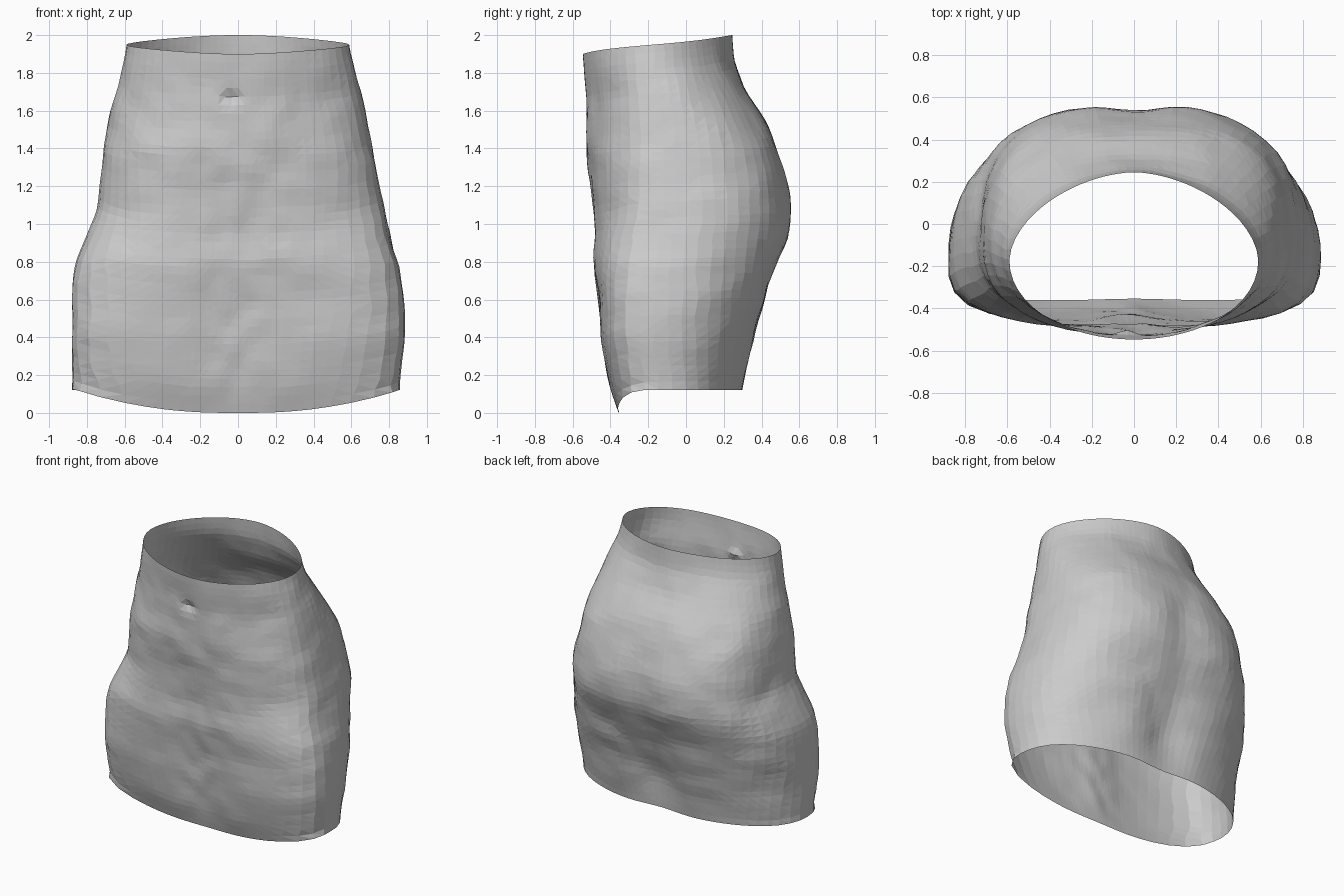
import bpy, bmesh, math, random
from mathutils import Vector, noise

if "Cube" in bpy.data.objects:
    bpy.data.objects.remove(bpy.data.objects["Cube"])

random.seed(4)
SEGS, ROWS = 72, 42

# Profile: z, half width left / right, front y, back y, widest y, front squareness, back squareness
PROFILE = [
    (0.00, 0.875, 0.84, -0.36, 0.29, -0.13, 3.2, 2.2),
    (0.15, 0.88, 0.86, -0.41, 0.325, -0.15, 3.6, 2.2),
    (0.40, 0.885, 0.885, -0.455, 0.385, -0.17, 3.8, 2.3),
    (0.60, 0.885, 0.88, -0.465, 0.445, -0.17, 3.7, 2.4),
    (0.80, 0.865, 0.85, -0.495, 0.505, -0.16, 3.1, 2.6),
    (0.95, 0.80, 0.81, -0.485, 0.56, -0.14, 2.7, 2.7),
    (1.07, 0.738, 0.778, -0.49, 0.565, -0.12, 2.4, 2.8),
    (1.20, 0.73, 0.75, -0.505, 0.55, -0.12, 2.3, 2.8),
    (1.40, 0.71, 0.715, -0.53, 0.495, -0.12, 2.2, 2.7),
    (1.55, 0.685, 0.685, -0.525, 0.425, -0.13, 2.1, 2.4),
    (1.70, 0.65, 0.65, -0.525, 0.33, -0.15, 2.0, 2.1),
    (1.85, 0.61, 0.615, -0.545, 0.26, -0.17, 2.0, 1.85),
    (2.00, 0.58, 0.575, -0.55, 0.245, -0.17, 2.0, 1.75),
]


def profile_at(z):
    for lo, hi in zip(PROFILE, PROFILE[1:]):
        if z <= hi[0]:
            t = max(0, (z - lo[0]) / (hi[0] - lo[0]))
            return [p + (q - p) * t for p, q in zip(lo, hi)][1:]
    return PROFILE[-1][1:]


def section(angle, z):
    left, right, front, back, mid, n_front, n_back = profile_at(z)
    c, s = math.cos(angle), math.sin(angle)
    a = right if c > 0 else left
    b, n = (back - mid, n_back) if s > 0 else (mid - front, n_front)
    r = (abs(c / a) ** n + abs(s / b) ** n) ** (-1 / n)
    return r * c, mid + r * s


def bump(x, z, cx, cz, wx, wz):
    return math.exp(-((x - cx) / wx) ** 2 - ((z - cz) / wz) ** 2)


def surface_point(angle, t):
    s = math.sin(angle)
    # Hem dips at the front; waist rises toward the back
    hx = section(angle, 0.1)[0]
    bottom = 0.12 if s > 0 else 0.125 * min(1, abs(hx) / 0.86) ** 2.6
    top = 1.95 + 0.05 * s
    z = bottom + (top - bottom) * t
    x, y = section(angle, z)
    if s > 0:
        # Back cleft, gap between thighs, crease under the seat
        y -= 0.03 * bump(x, z, 0, 1.05, 0.13, 0.4)
        y -= 0.07 * bump(x, z, 0, 0.4, 0.2, 0.33)
        y -= 0.015 * bump(abs(x), z, 0.35, 0.72, 0.3, 0.1)
    else:
        # Groin hollow
        y += 0.03 * bump(x, z, 0, 0.5, 0.2, 0.4)
    # Uneven scanned cloth surface, fading at the rims
    p = Vector((x, y, z))
    fade = min(1, t * 8, (1 - t) * 8)
    rough = 0.013 * noise.noise(p * 4) + 0.014 * noise.noise(p * 9)
    return p + Vector((math.cos(angle), s, 0)) * rough * fade


# Open garment shell
bm = bmesh.new()
grid = []
for j in range(ROWS + 1):
    ring = []
    for i in range(SEGS):
        jitter = 0.28 if 0 < j < ROWS else 0
        di, dj = random.uniform(-jitter, jitter), random.uniform(-jitter, jitter)
        ring.append(bm.verts.new(surface_point(2 * math.pi * (i + di) / SEGS, (j + dj) / ROWS)))
    grid.append(ring)
for j in range(ROWS):
    for i in range(SEGS):
        k = (i + 1) % SEGS
        bm.faces.new((grid[j][i], grid[j][k], grid[j + 1][k], grid[j + 1][i]))

# Relax the inner vertices, then press in the navel
for _ in range(2):
    bmesh.ops.smooth_vert(bm, verts=[v for ring in grid[1:-1] for v in ring], factor=0.5,
                          use_axis_x=True, use_axis_y=True, use_axis_z=True)
for v in bm.verts:
    if v.co.y < 0:
        v.co.y += 0.025 * bump(v.co.x, v.co.z, -0.03, 1.67, 0.05, 0.035)
bmesh.ops.triangulate(bm, faces=bm.faces[:], quad_method='SHORT_EDGE')

mesh = bpy.data.meshes.new("hip_shell")
bm.to_mesh(mesh)
bm.free()
shell = bpy.data.objects.new("hip_shell", mesh)
bpy.context.collection.objects.link(shell)
